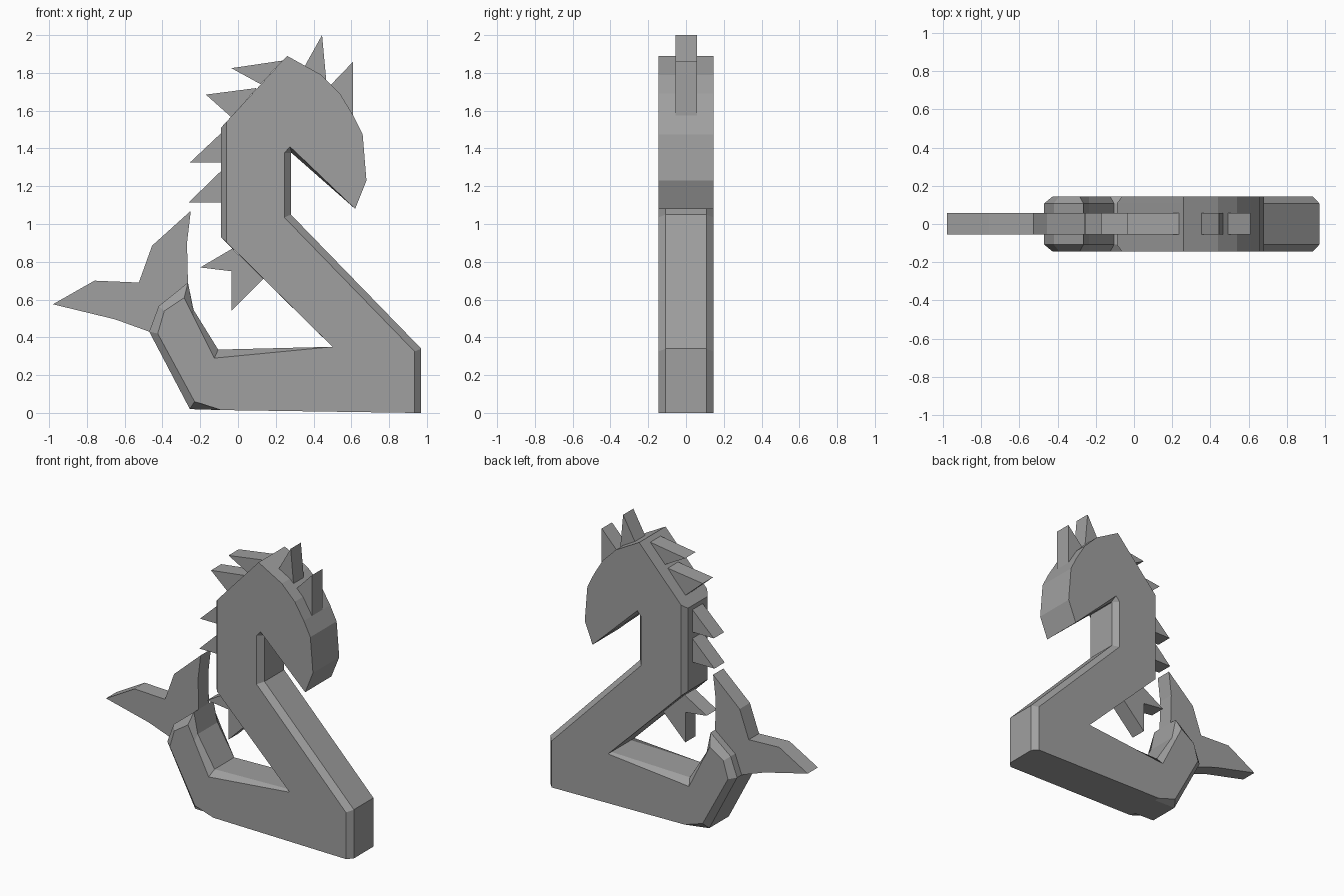
import bpy
import bmesh

cube = bpy.data.objects.get("Cube")
if cube:
    bpy.data.objects.remove(cube, do_unlink=True)

grey = bpy.data.materials.new("stone grey")
grey.use_nodes = True
GREY = (0.35, 0.35, 0.35, 1)
grey.diffuse_color = GREY
grey.node_tree.nodes["Principled BSDF"].inputs["Base Color"].default_value = GREY


def loft(name, rings):
    """Join a row of (y, outline) rings into a closed flat-faced solid."""
    bm = bmesh.new()
    loops = [[bm.verts.new((x, y, z)) for x, z in outline] for y, outline in rings]
    bm.faces.new(loops[0])
    bm.faces.new(loops[-1][::-1])
    for a, b in zip(loops, loops[1:]):
        for i in range(len(a)):
            j = (i + 1) % len(a)
            bm.faces.new((a[i], b[i], b[j], a[j]))
    bmesh.ops.recalc_face_normals(bm, faces=bm.faces)
    mesh = bpy.data.meshes.new(name)
    bm.to_mesh(mesh)
    bm.free()
    mesh.materials.append(grey)
    obj = bpy.data.objects.new(name, mesh)
    bpy.context.collection.objects.link(obj)


def plate(name, outline):
    loft(name, [(-0.055, outline), (0.058, outline)])


# Body: each outline point with its inward offset on the side faces
body = [
    ((0.97, 0), (-0.035, 0)), ((0.97, 0.34), (-0.035, -0.015)),
    ((0.28, 1.05), (-0.035, -0.015)), ((0.28, 1.375), (-0.035, 0)),
    ((0.285, 1.375), (-0.01, 0.035)),
    ((0.62, 1.08), (0, 0)), ((0.68, 1.23), (0, 0)), ((0.66, 1.475), (0, 0)),
    ((0.61, 1.575), (0, 0)), ((0.54, 1.69), (0, 0)), ((0.44, 1.79), (0, 0)),
    ((0.26, 1.89), (0, 0)),
    ((-0.09, 1.51), (0.028, 0.03)), ((-0.09, 0.93), (0.028, -0.025)),
    ((0.5, 0.35), (0, 0)), ((-0.105, 0.335), (-0.02, -0.045)),
    ((-0.235, 0.545), (0, -0.035)), ((-0.265, 0.69), (-0.02, -0.08)),
    ((-0.42, 0.565), (0.03, -0.025)), ((-0.47, 0.43), (0.045, -0.01)),
    ((-0.255, 0.02), (0.025, 0.04)), ((-0.09, 0.015), (0, 0)),
]
outer = [p for p, d in body]
side = [(x + dx, z + dz) for (x, z), (dx, dz) in body]
loft("body", [(-0.145, side), (-0.108, outer), (0.108, outer), (0.145, side)])

# Forked tail fin
plate("tail_fin", [
    (-0.47, 0.43), (-0.65, 0.495), (-0.98, 0.575), (-0.76, 0.7), (-0.525, 0.69),
    (-0.455, 0.885), (-0.25, 1.07), (-0.27, 0.9), (-0.265, 0.69), (-0.35, 0.5)])

# Spikes along the head, neck and belly
spikes = {
    "front_horn": [(0.61, 1.57), (0.61, 1.86), (0.485, 1.73)],
    "rear_horn": [(0.47, 1.73), (0.445, 2.0), (0.35, 1.83)],
    "crest_spike_upper": [(0.235, 1.865), (-0.035, 1.825), (0.12, 1.74)],
    "crest_spike_lower": [(0.1, 1.72), (-0.17, 1.685), (-0.035, 1.565)],
    "neck_spike_upper": [(-0.08, 1.49), (-0.255, 1.325), (-0.08, 1.325)],
    "neck_spike_lower": [(-0.08, 1.29), (-0.26, 1.115), (-0.08, 1.115)],
    "belly_spikes": [(-0.03, 0.87), (-0.2, 0.77), (-0.035, 0.75),
                     (-0.035, 0.54), (0.135, 0.71)],
}
for name, outline in spikes.items():
    plate(name, outline)
